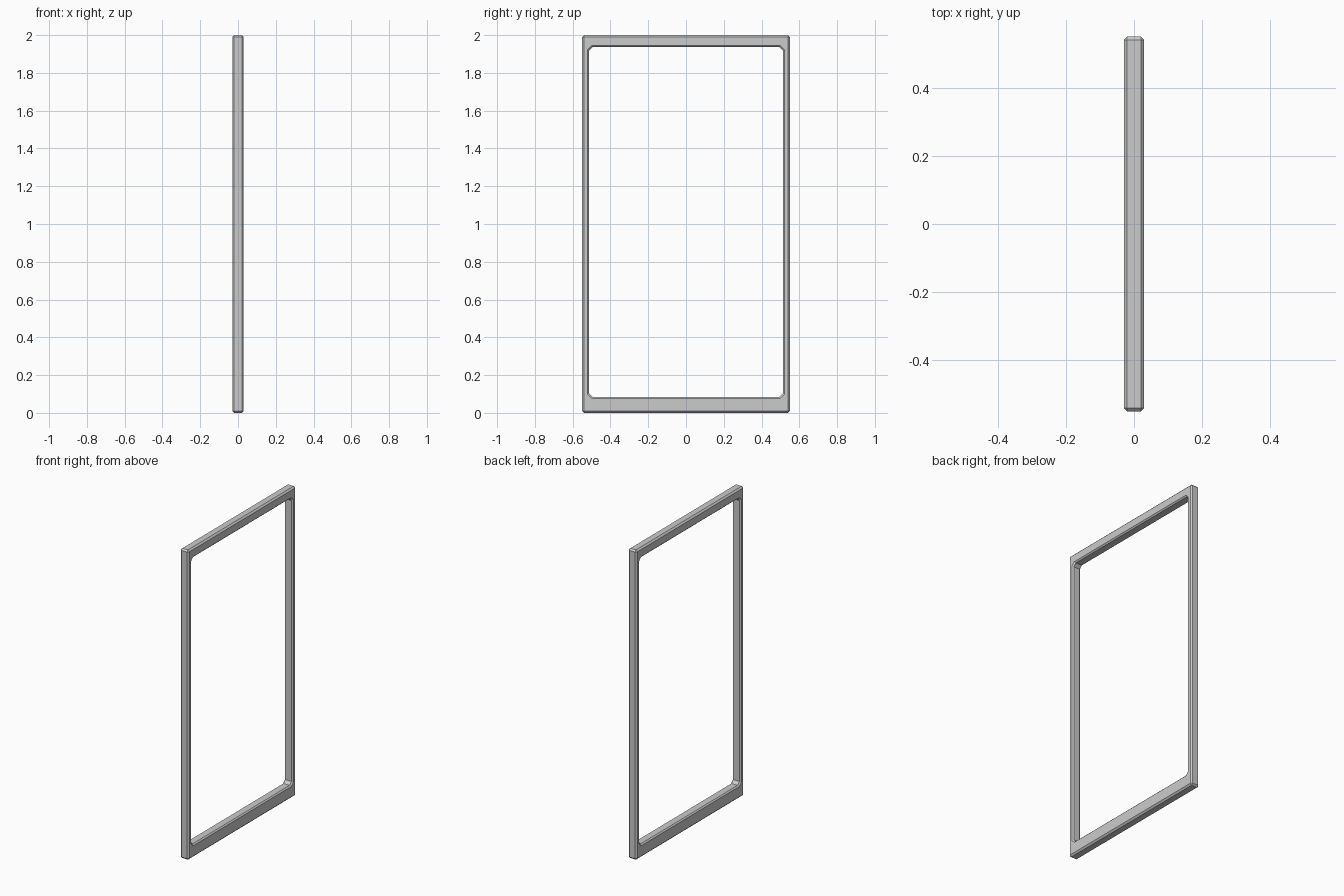
import bpy, bmesh

if "Cube" in bpy.data.objects:
    bpy.data.objects.remove(bpy.data.objects["Cube"])

# Rectangular ring with cut corners, lying in the plane at a given x
def ring(bm, x, half_y, z0, z1, cut):
    pts = [(-half_y + cut, z0), (half_y - cut, z0), (half_y, z0 + cut), (half_y, z1 - cut),
           (half_y - cut, z1), (-half_y + cut, z1), (-half_y, z1 - cut), (-half_y, z0 + cut)]
    return [bm.verts.new((x, y, z)) for y, z in pts]

T, B, C = 0.03, 0.01, 0.008   # half thickness, outer bevel, opening bevel
W, H = 0.55, 2.0              # outer half width, height
IW, I0, I1 = 0.513, 0.085, 1.936  # opening

# Cross-section of the frame: outer wall, front face, opening, back face
section = [
    (-T + B, W, 0, H, B),
    (T - B, W, 0, H, B),
    (T, W - B, B, H - B, 0),
    (T, IW + C, I0 - C, I1 + C, 0.02),
    (T - C, IW, I0, I1, 0.018),
    (-T + C, IW, I0, I1, 0.018),
    (-T, IW + C, I0 - C, I1 + C, 0.02),
    (-T, W - B, B, H - B, 0),
]

bm = bmesh.new()
rings = [ring(bm, *s) for s in section]
for i, a in enumerate(rings):
    b = rings[(i + 1) % len(rings)]
    for j in range(8):
        k = (j + 1) % 8
        bm.faces.new((a[j], a[k], b[k], b[j]))
# Merge the sharp corners of the flat faces
bmesh.ops.remove_doubles(bm, verts=bm.verts, dist=0.0005)
bmesh.ops.recalc_face_normals(bm, faces=bm.faces)
mesh = bpy.data.meshes.new("door_frame")
bm.to_mesh(mesh)
bm.free()
bpy.context.collection.objects.link(bpy.data.objects.new("door_frame", mesh))
